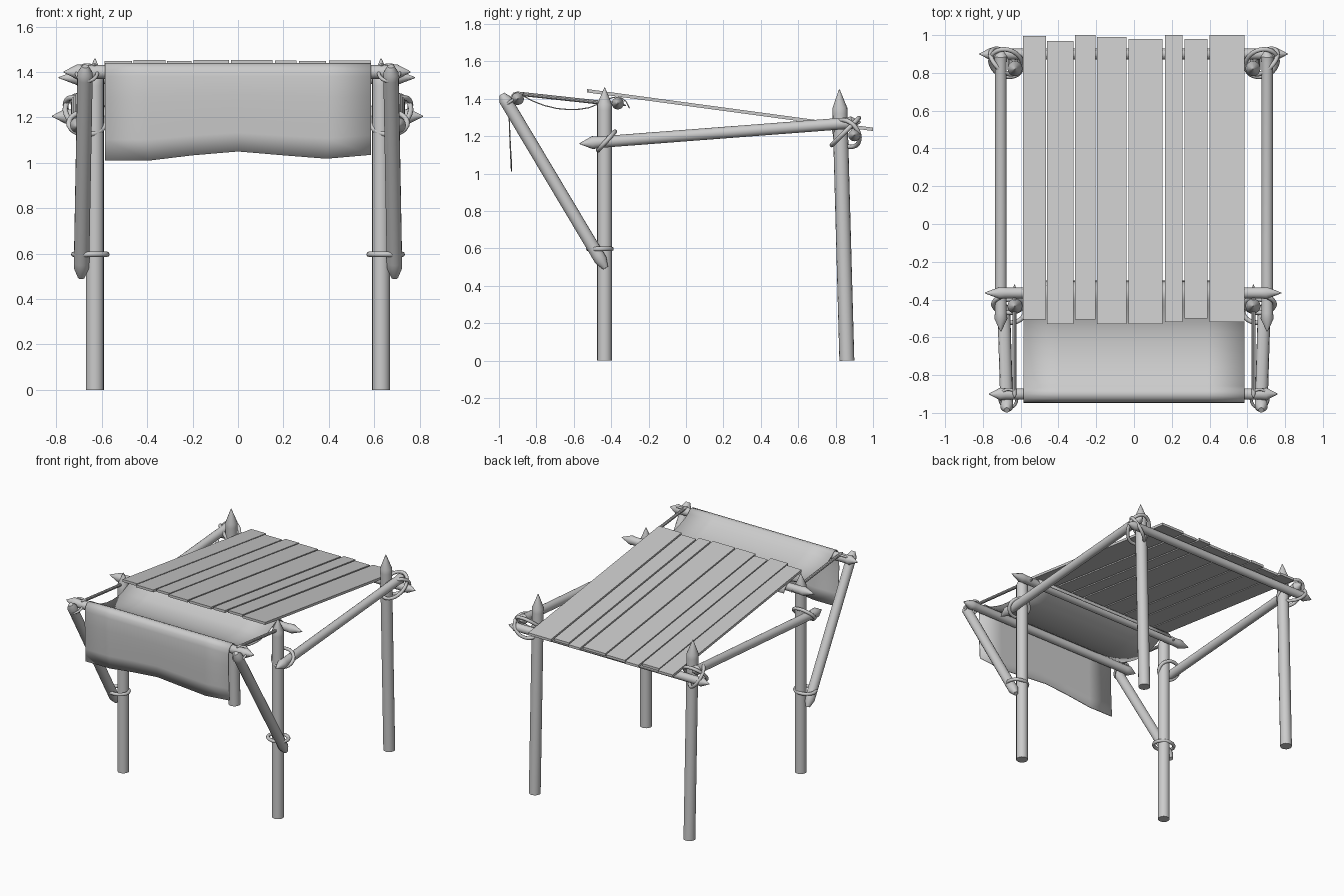
import bpy, bmesh, math
from mathutils import Vector

if "Cube" in bpy.data.objects:
    bpy.data.objects.remove(bpy.data.objects["Cube"])


def finish(name, bm, mirror=False, angle=35):
    bmesh.ops.recalc_face_normals(bm, faces=bm.faces[:])
    me = bpy.data.meshes.new(name)
    bm.to_mesh(me)
    bm.free()
    ob = bpy.data.objects.new(name, me)
    bpy.context.collection.objects.link(ob)
    if mirror:
        m = ob.modifiers.new("mirror", 'MIRROR')
        m.use_mirror_merge = False
    bpy.ops.object.select_all(action='DESELECT')
    ob.select_set(True)
    bpy.context.view_layer.objects.active = ob
    bpy.ops.object.shade_smooth_by_angle(angle=math.radians(angle))
    return ob


def skin(bm, rings, closed=False):
    n = len(rings[0])
    pairs = list(zip(rings, rings[1:]))
    if closed:
        pairs.append((rings[-1], rings[0]))
    for p, q in pairs:
        for i in range(n):
            j = (i + 1) % n
            bm.faces.new((p[i], p[j], q[j], q[i]))


def pole(name, a, b, r, tip_a=0, tip_b=0, end=0.002, mirror=False, sides=16, flare=1.12):
    """Round log from a to b; tip lengths give sharpened ends."""
    a, b = Vector(a), Vector(b)
    length = (b - a).length
    d = (b - a) / length
    u = d.orthogonal().normalized()
    v = d.cross(u)
    prof = [(0, end), (tip_a, r * flare), (tip_a + 0.03, r)] if tip_a else [(0, r)]
    prof += ([(length - tip_b - 0.03, r), (length - tip_b, r * flare), (length, end)]
             if tip_b else [(length, r)])
    bm = bmesh.new()
    rings = []
    for t, rad in prof:
        rings.append([bm.verts.new(a + d * t + rad * (u * math.cos(k) + v * math.sin(k)))
                      for k in (2 * math.pi * i / sides for i in range(sides))])
    skin(bm, rings)
    bm.faces.new(rings[0])
    bm.faces.new(rings[-1])
    return finish(name, bm, mirror)


def lashing(name, c, u, v, r=0.012, n=28, sides=8):
    """Rope loop: ellipse with half axes u and v, on both sides."""
    c, u, v = Vector(c), Vector(u), Vector(v)
    w = u.cross(v).normalized()
    bm = bmesh.new()
    rings = []
    for i in range(n):
        k = 2 * math.pi * i / n
        p = c + u * math.cos(k) + v * math.sin(k)
        out = (v * math.sin(k) / v.length + u * math.cos(k) / u.length).normalized()
        rings.append([bm.verts.new(p + r * (out * math.cos(s) + w * math.sin(s)))
                      for s in (2 * math.pi * j / sides for j in range(sides))])
    skin(bm, rings, closed=True)
    return finish(name, bm, True, 60)


# upright posts
pole("front_post", (.63, -.435, 0), (.63, -.435, 1.46), .04, tip_b=.09, mirror=True, flare=1.0)
pole("back_post", (.63, .86, 0), (.63, .82, 1.45), .04, tip_b=.10, mirror=True, flare=1.0)

# side rails and slanted awning struts
pole("side_rail", (.705, -.57, 1.16), (.705, .935, 1.275), .031, .07, .05, mirror=True)
pole("awning_strut", (.673, -.985, 1.425), (.69, -.43, .495), .034, .035, .05,
     end=.015, mirror=True, flare=1.0)

# cross bars
pole("front_crossbar", (-.79, -.365, 1.375), (.78, -.365, 1.375), .029, .08, .08)
pole("back_crossbar", (-.82, .9, 1.205), (.815, .9, 1.205), .029, .06, .06)
pole("awning_bar", (-.768, -.9, 1.4), (.76, -.9, 1.4), .03, .06, .06)

# thin rods beside the awning
pole("awning_side_rod", (.632, -.92, 1.43), (.632, -.32, 1.365), .011, .02, .03,
     mirror=True, sides=10, flare=1.0)

# rope lashings
lashing("strut_lashing", (.65, -.46, .597), (.073, 0, 0), (0, .062, 0))
lashing("rail_front_lashing", (.665, -.425, 1.175), (.08, 0, .0), (0, .045, .05))
lashing("rail_back_lashing", (.675, .852, 1.225), (.085, .02, .02), (-.01, .07, .07))
lashing("bar_back_lashing", (.69, .86, 1.215), (.07, .04, .04), (0, .055, -.06))
lashing("awning_bar_lashing", (.665, -.925, 1.395), (.045, 0, 0), (0, .05, .035), r=.008)

# roof planks: left, right, front, back
planks = [(-.588, -.467, -.505, .995), (-.460, -.320, -.53, .97),
          (-.312, -.204, -.505, 1.0), (-.196, -.040, -.53, .99),
          (-.030, .152, -.53, .98), (.163, .257, -.52, 1.0),
          (.268, .388, -.50, .98), (.400, .585, -.52, 1.0)]
for i, (x0, x1, y0, y1) in enumerate(planks):
    bm = bmesh.new()
    vs = bmesh.ops.create_cube(bm, size=1)["verts"]
    for p in vs:
        y = y1 if p.co.y > 0 else y0
        z = 1.443 - (y + .53) * .135 + p.co.z * .018
        p.co = (x1 if p.co.x > 0 else x0, y, z)
    finish(f"roof_plank_{i + 1}", bm)

# cloth awning: side profile swept in x, with a wavy hem
profile = [(-.302, 1.35), (-.318, 1.382), (-.34, 1.402), (-.37, 1.411), (-.40, 1.404),
           (-.436, 1.387), (-.516, 1.353), (-.57, 1.344), (-.623, 1.342), (-.69, 1.348),
           (-.757, 1.364), (-.82, 1.388), (-.86, 1.41), (-.88, 1.43), (-.90, 1.436),
           (-.922, 1.43), (-.937, 1.41), (-.943, 1.38)]
hem = [(-.585, 1.01), (-.39, 1.01), (-.2, 1.033), (0, 1.05), (.2, 1.033), (.39, 1.018), (.585, 1.035)]
bm = bmesh.new()
cols = []
for x, low in hem:
    pts = list(profile)
    for f, y in ((.25, -.945), (.5, -.942), (.75, -.938), (1, -.933)):
        pts.append((y, 1.38 + (low - 1.38) * f))
    cols.append([bm.verts.new((x, y, z)) for y, z in pts])
for p, q in zip(cols, cols[1:]):
    for i in range(len(p) - 1):
        bm.faces.new((p[i], p[i + 1], q[i + 1], q[i]))
cloth = finish("cloth_awning", bm, angle=50)
sol = cloth.modifiers.new("thickness", 'SOLIDIFY')
sol.thickness = .006
sol.offset = 0
